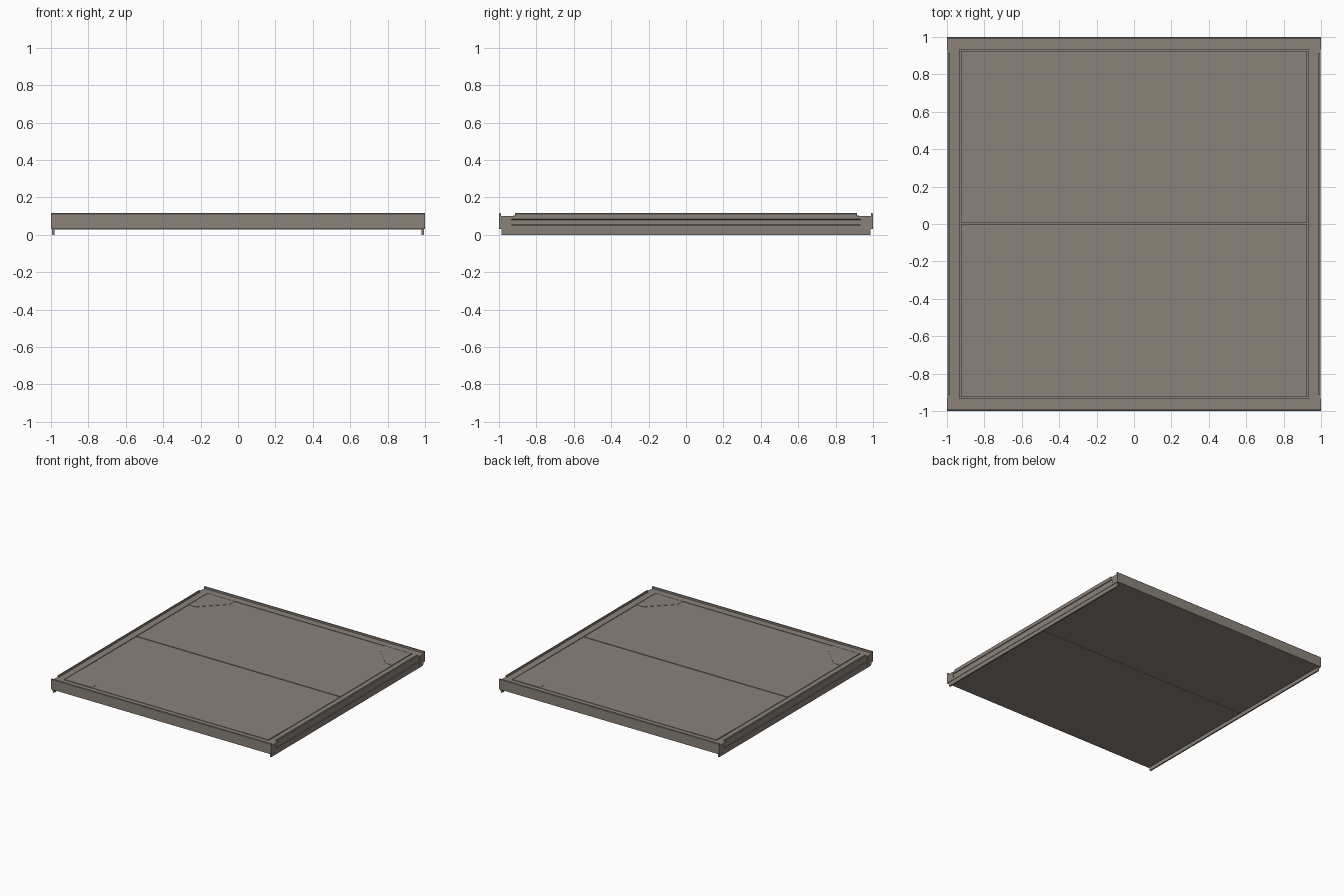
import bpy, bmesh

if "Cube" in bpy.data.objects:
    bpy.data.objects.remove(bpy.data.objects["Cube"])

mat = bpy.data.materials.new("warm grey metal")
mat.diffuse_color = (0.26, 0.225, 0.195, 1)
mat.use_nodes = True
mat.node_tree.nodes["Principled BSDF"].inputs["Base Color"].default_value = mat.diffuse_color


def prism(name, outline, lo, hi, axis):
    """Extrude a 2D outline along an axis between lo and hi."""
    place = {"x": lambda a, b, t: (t, a, b),
             "y": lambda a, b, t: (a, t, b),
             "z": lambda a, b, t: (a, b, t)}[axis]
    bm = bmesh.new()
    base = [bm.verts.new(place(a, b, lo)) for a, b in outline]
    top = [bm.verts.new(place(a, b, hi)) for a, b in outline]
    n = len(outline)
    bm.faces.new(base)
    bm.faces.new(top)
    for i in range(n):
        j = (i + 1) % n
        bm.faces.new((base[i], base[j], top[j], top[i]))
    bmesh.ops.recalc_face_normals(bm, faces=bm.faces)
    me = bpy.data.meshes.new(name)
    bm.to_mesh(me)
    bm.free()
    me.materials.append(mat)
    ob = bpy.data.objects.new(name, me)
    bpy.context.collection.objects.link(ob)
    return ob


def box(name, x0, x1, y0, y1, z0, z1):
    return prism(name, [(x0, y0), (x1, y0), (x1, y1), (x0, y1)], z0, z1, "z")


# front and back rails: deck-level band with a raised outer lip
end_profile = [(0.932, 0.031), (1.0, 0.031), (1.0, 0.112), (0.997, 0.115),
               (0.988, 0.115), (0.988, 0.1), (0.932, 0.1)]
# side rails: band with a shallow groove along the outer face
side_profile = [(0.932, 0.031), (0.998, 0.031), (0.998, 0.05), (0.993, 0.054),
                (0.993, 0.08), (0.998, 0.084), (0.998, 0.1), (0.932, 0.1)]
# side lip that locates the next panel, and the skirt underneath
lip_profile = [(0.986, 0.1), (0.998, 0.1), (0.998, 0.112), (0.995, 0.115), (0.986, 0.115)]
skirt_profile = [(0.982, 0.0), (0.993, 0.0), (0.995, 0.031), (0.982, 0.031)]

for s, end, side in ((-1, "front", "left"), (1, "back", "right")):
    def flip(p):
        return [(s * a, b) for a, b in p]
    prism(end + "_rail", flip(end_profile), -1, 1, "x")
    prism(side + "_rail", flip(side_profile), -0.932, 0.932, "y")
    prism(side + "_top_lip", flip(lip_profile), -0.915, 0.915, "y")
    prism(side + "_skirt", flip(skirt_profile), -0.986, 0.986, "y")

# two deck boards with a narrow seam and a gap to the frame
box("front_deck_board", -0.926, 0.926, -0.926, 0.001, 0.05, 0.1)
box("back_deck_board", -0.926, 0.926, 0.009, 0.926, 0.05, 0.1)

# filler below the boards, underside sheet and centre strap
box("deck_core", -0.94, 0.94, -0.94, 0.94, 0.032, 0.088)
box("underside_sheet", -0.985, 0.985, -0.999, 0.999, 0.030, 0.032)
box("underside_strap", -0.982, 0.982, -0.075, 0.075, 0.0285, 0.0305)

# thin chamfered corner plates
plate = [(0.926, 0.926), (0.68, 0.926), (0.68, 0.865), (0.865, 0.68), (0.926, 0.68)]
for sx in (-1, 1):
    for sy in (-1, 1):
        prism("corner_plate", [(sx * a, sy * b) for a, b in plate], 0.0995, 0.102, "z")
